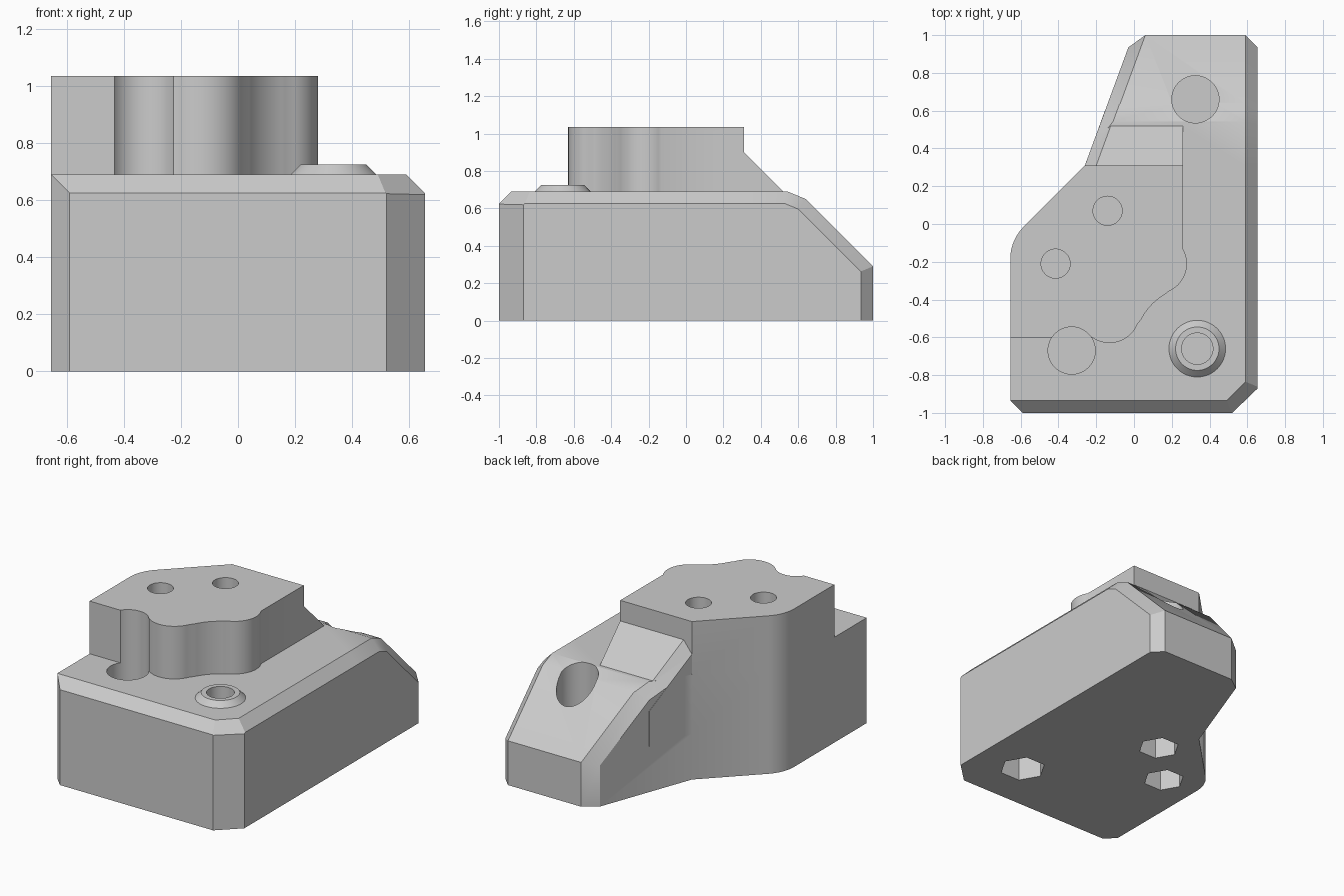
import bpy
import bmesh
from math import sin, cos, radians, pi
from mathutils import Vector

if "Cube" in bpy.data.objects:
    bpy.data.objects.remove(bpy.data.objects["Cube"], do_unlink=True)

# one plain grey for the whole part
grey = bpy.data.materials.new("plain_grey")
grey.use_nodes = True
colour = (0.6, 0.6, 0.6, 1)
grey.diffuse_color = colour
grey.node_tree.nodes["Principled BSDF"].inputs["Base Color"].default_value = colour

TOP, BLOCK_TOP, DEEP = 0.69, 1.035, 0.3


def arc(centre, r, start, end, steps=14):
    angles = [radians(start + (end - start) * i / steps) for i in range(steps + 1)]
    return [(centre[0] + r * cos(a), centre[1] + r * sin(a)) for a in angles]


def solid(name, bm):
    bmesh.ops.recalc_face_normals(bm, faces=bm.faces)
    mesh = bpy.data.meshes.new(name)
    bm.to_mesh(mesh)
    bm.free()
    mesh.materials.append(grey)
    obj = bpy.data.objects.new(name, mesh)
    bpy.context.collection.objects.link(obj)
    return obj


def prism(name, outline, z0, z1, cuts=()):
    """Extrude an outline, then slice it by (point, normal) planes."""
    bm = bmesh.new()
    face = bm.faces.new([bm.verts.new((x, y, z0)) for x, y in outline])
    up = bmesh.ops.extrude_face_region(bm, geom=[face])["geom"]
    verts = [v for v in up if isinstance(v, bmesh.types.BMVert)]
    bmesh.ops.translate(bm, verts=verts, vec=(0, 0, z1 - z0))
    for point, normal in cuts:
        bmesh.ops.bisect_plane(bm, geom=bm.verts[:] + bm.edges[:] + bm.faces[:], dist=1e-5,
                               plane_co=point, plane_no=normal, clear_outer=True)
        rim = [e for e in bm.edges if e.is_boundary]
        if rim:
            bmesh.ops.holes_fill(bm, edges=rim, sides=0)
    return solid(name, bm)


def round_bar(name, x, y, r0, r1, z0, z1, sides=48):
    bm = bmesh.new()
    bmesh.ops.create_cone(bm, cap_ends=True, segments=sides, radius1=r0, radius2=r1, depth=z1 - z0)
    # the first corner lies on the x axis for every bar
    turn = bm.verts[:][0].co.xy.angle_signed(Vector((1, 0)))
    for v in bm.verts:
        p = v.co.xy
        v.co.x = p.x * cos(turn) + p.y * sin(turn) + x
        v.co.y = -p.x * sin(turn) + p.y * cos(turn) + y
        v.co.z += (z0 + z1) / 2
    return solid(name, bm)


def combine(target, other, operation):
    mod = target.modifiers.new("combine", "BOOLEAN")
    mod.operation, mod.solver, mod.object = operation, "EXACT", other
    bpy.context.view_layer.objects.active = target
    bpy.ops.object.modifier_apply(modifier=mod.name)
    bpy.data.objects.remove(other, do_unlink=True)


# face directions
right = Vector((1, 0, 0))
up = Vector((0, 0, 1))
front = Vector((0, -1, 0))
slope = Vector((0, 1, 1)).normalized()
facet = Vector((0, 0.38, 0.92)).normalized()
left_wall = Vector((-0.94, 0.345, 0)).normalized()
right_top = ((0.59, 0, TOP), right + up)

# main body with bevelled front and right rims
rounded_corner = arc((-0.415, -0.185), 0.24, 180, 135)
body_outline = [(-0.59, -1), (0.52, -1), (0.655, -0.87), (0.655, 0.31), (-0.26, 0.31)]
body_outline += rounded_corner[::-1] + [(-0.655, -0.935)]
base = prism("mount_base", body_outline, 0, TOP, [
    right_top,
    ((0, -0.935, TOP), front + up),
    ((0.49, -0.935, TOP), (right + front).normalized() + up)])

# sloping tail
tail_outline = [(-0.3, 0.2), (0.655, 0.2), (0.655, 0.935), (0.59, 1),
                (0.06, 1), (-0.03, 0.935), (-0.26, 0.31)]
tail = prism("tail", tail_outline, 0, TOP, [
    ((0, 1, 0.29), slope),
    ((0, 0.64, 0.65), facet),
    right_top,
    ((0.59, 1, 0.29), right + slope),
    ((0.59, 0.64, 0.65), right + facet),
    ((0.06, 1, 0.29), left_wall + slope),
    ((-0.075, 0.64, 0.65), left_wall + facet)])

# ramp behind the raised block
ramp = prism("ramp", [(-0.3, 0.2), (0.26, 0.2), (0.26, 0.6), (-0.154, 0.6)], DEEP, BLOCK_TOP, [
    ((0, 0.31, 0.9), slope),
    ((-0.2, 0.31, 0.9), left_wall + slope)])

# raised block with a wavy front
block_outline = [(-0.655, -0.6), (-0.23, -0.6)]
block_outline += arc((-0.13, -0.47), 0.16, 235, 338)
block_outline += arc((0.335, -0.66), 0.335, 155, 118)[1:-1]
block_outline += arc((0.12, -0.21), 0.16, 293, 390)
block_outline += [(0.26, 0.31), (-0.26, 0.31)] + rounded_corner[::-1]
block = prism("raised_block", block_outline, DEEP, BLOCK_TOP)

# tapered boss
boss = round_bar("boss", 0.335, -0.66, 0.15, 0.115, TOP, 0.725)

for part in (tail, ramp, block, boss):
    combine(base, part, "UNION")

# screw holes with wide counterbores
for x, y in ((-0.33, -0.67), (0.325, 0.66)):
    combine(base, round_bar("counterbore", x, y, 0.125, 0.125, 0.25, 1.2), "DIFFERENCE")
    combine(base, round_bar("screw_hole", x, y, 0.068, 0.068, -0.1, 0.4), "DIFFERENCE")

# blind bolt holes with hexagonal nut pockets underneath
for x, y, r, pocket in ((-0.14, 0.07, 0.077, 0.125), (-0.415, -0.21, 0.077, 0.125),
                        (0.335, -0.66, 0.083, 0.14)):
    combine(base, round_bar("bolt_hole", x, y, r, r, 0.33, 1.2), "DIFFERENCE")
    combine(base, round_bar("nut_pocket", x, y, pocket, pocket, -0.1, DEEP, 6), "DIFFERENCE")

# smooth curved walls, crisp edges
bpy.ops.object.select_all(action="DESELECT")
base.select_set(True)
bpy.context.view_layer.objects.active = base
bpy.ops.object.shade_smooth_by_angle(angle=radians(30))
